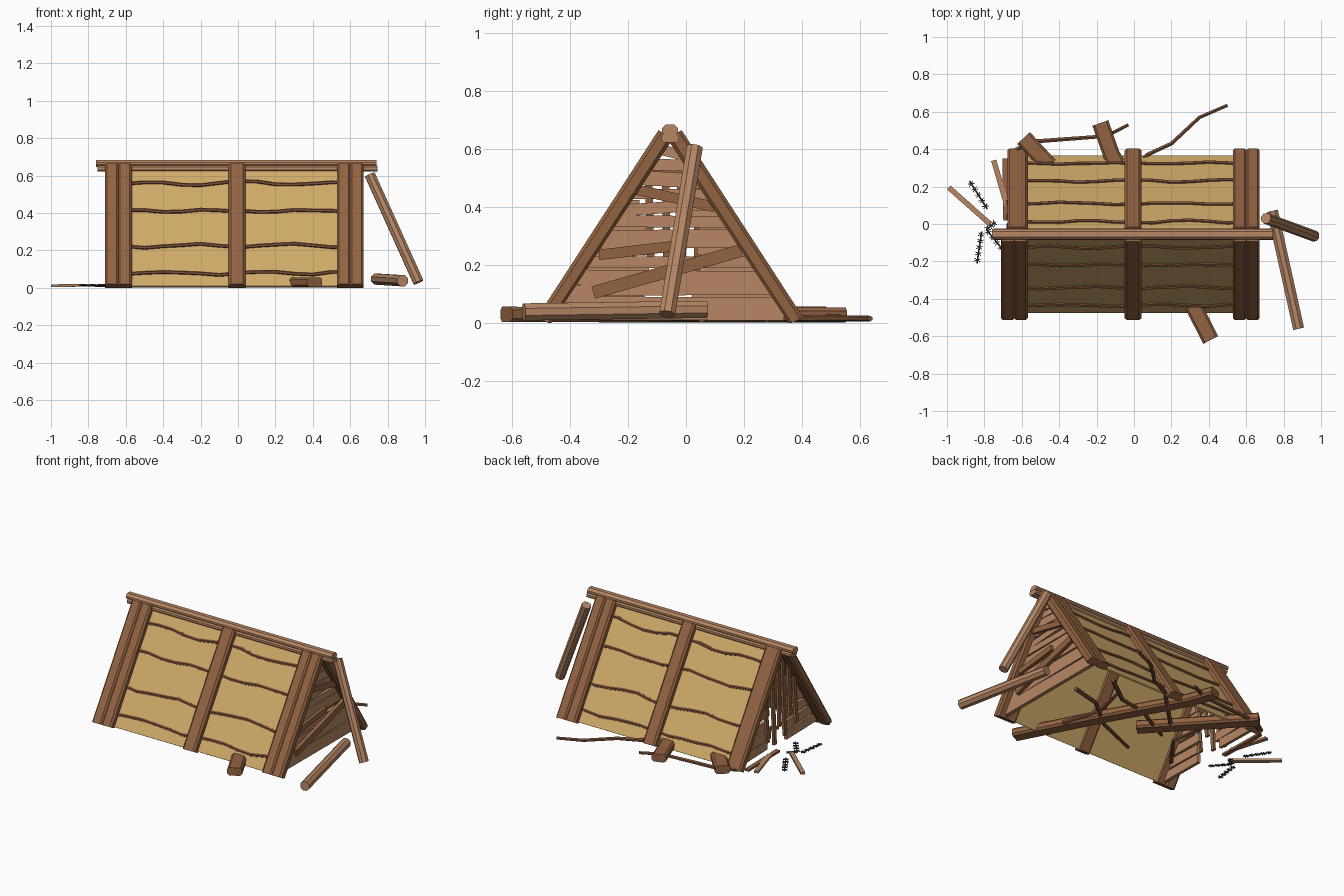
import bpy, bmesh, random
from math import sin, cos, pi
from mathutils import Vector as V

if "Cube" in bpy.data.objects:
    bpy.data.objects.remove(bpy.data.objects["Cube"])

random.seed(4)


def mat(name, r, g, b):
    m = bpy.data.materials.new(name)
    m.diffuse_color = (r, g, b, 1)
    m.use_nodes = True
    m.node_tree.nodes["Principled BSDF"].inputs["Base Color"].default_value = m.diffuse_color
    return m


TAN = mat("canvas", .62, .40, .14)
BROWN = mat("brown_wood", .29, .125, .055)
LIGHT = mat("light_wood", .47, .24, .13)
DARK = mat("twig_wood", .20, .085, .04)
WIRE = mat("wire", .05, .05, .055)


def box(w, h):
    return [(-w, -h), (w, -h), (w, h), (-w, h)]


def chamfer(w, h, c):
    return [(-w + c, -h), (w - c, -h), (w, -h + c), (w, h - c),
            (w - c, h), (-w + c, h), (-w, h - c), (-w, -h + c)]


def ring(r, n=8):
    return [(r * cos(2 * pi * (i + .5) / n), r * sin(2 * pi * (i + .5) / n)) for i in range(n)]


def sweep(bm, pts, prof, up=(0, 0, 1), taper=1):
    """Sweep a profile along a path; taper scales it toward the end."""
    pts = [V(p) for p in pts]
    up = V(up)
    rings = []
    for i, p in enumerate(pts):
        t = (pts[min(i + 1, len(pts) - 1)] - pts[max(i - 1, 0)]).normalized()
        side = t.cross(up).normalized()
        n = side.cross(t)
        k = 1 + (taper - 1) * i / (len(pts) - 1)
        vs = []
        for a, b in prof:
            q = p + side * a * k + n * b * k
            q.z = max(q.z, 0)
            vs.append(bm.verts.new(q))
        rings.append(vs)
    m = len(prof)
    for r0, r1 in zip(rings, rings[1:]):
        for j in range(m):
            bm.faces.new((r0[j], r0[(j + 1) % m], r1[(j + 1) % m], r1[j]))
    bm.faces.new(rings[0][::-1])
    bm.faces.new(rings[-1])


def make(name, material, *parts):
    bm = bmesh.new()
    for p in parts:
        sweep(bm, *p)
    bmesh.ops.recalc_face_normals(bm, faces=bm.faces)
    me = bpy.data.meshes.new(name)
    bm.to_mesh(me)
    bm.free()
    me.materials.append(material)
    ob = bpy.data.objects.new(name, me)
    bpy.context.collection.objects.link(ob)
    return ob


# Slope geometry: s = -1 front, +1 back; depth is measured inward from the outer face
RY = -.055


def slope(s, x, z, depth=0.0):
    y = RY + s * (.05 + .415 * (.65 - z) / .64)
    return V((x, y - s * depth / .839, z))


def normal(s):
    return V((0, s * .839, .544))


# Roof sheets, rafters and wavy battens
for s, side in ((-1, "front"), (1, "back")):
    n = normal(s)
    make(side + "_roof_sheet", TAN,
         ([slope(s, 0, .64, .042), slope(s, 0, .006, .042)], box(.6, .005), n))
    xs = [-.605, 0 - .005, .565, .635]
    xs.append(-.675 if s < 0 else -.64)
    for i, x in enumerate(xs):
        make(f"{side}_rafter_{i}", BROWN,
             ([slope(s, x, .65, .029), slope(s, x, .004, .029)],
              chamfer(.045 if i == 1 else .037, .029, .012), n))
    for row, z in enumerate((.56, .41, .225, .08)):
        for bay, x0 in enumerate((-.6, .0)):
            path = []
            for k in range(7):
                dz = .008 * sin(k * 1.3 + row * 1.7 + bay) + random.uniform(-.005, .005)
                path.append(slope(s, x0 + k * .1, z + dz, .035))
            make(f"{side}_batten_{row}_{bay}", DARK, (path, ring(.011, 6), n))

# Ridge beams
make("ridge_log", LIGHT, ([(-.76, RY, .665), (.74, RY, .665)], chamfer(.028, .02, .014)))
make("ridge_plank", LIGHT, ([(-.75, RY, .638), (.745, RY, .638)], chamfer(.03, .015, .008)))


def half(z):
    return .415 * (.65 - z) / .64


# Right gable: full width boards
rows = [(.05, .04), (.115, .02), (.155, .026), (.21, .02), (.29, .032), (.35, .02),
        (.40, .02), (.445, .017), (.495, .025), (.545, .02), (.59, .018)]
for i, (z, h) in enumerate(rows):
    w = half(z) + .005
    t = random.uniform(-.012, .012) if i > 5 else random.uniform(-.004, .004)
    make(f"right_gable_board_{i}", LIGHT,
         ([(.615, RY - w, z - t), (.615, RY + w, z + t)], box(.012, h)))
make("right_gable_brace", BROWN, ([(.645, -.32, .105), (.645, .19, .25)], box(.012, .022)))
make("right_gable_brace_upper", BROWN, ([(.64, -.17, .46), (.64, .1, .40)], box(.01, .018)))
make("right_gable_brace_middle", BROWN, ([(.64, -.3, .235), (.64, .0, .27)], box(.01, .018)))

# Left gable: boards on both sides of an opening
for i in range(8):
    z = .045 + i * .07
    w = half(z) + .005
    for s in (-1, 1):
        inner = .09 + random.uniform(-.03, .03)
        if w > inner + .03:
            t = random.uniform(-.01, .01)
            make(f"left_gable_board_{i}_{'front' if s < 0 else 'back'}", LIGHT,
                 ([(-.625, RY + s * w, z), (-.625, RY + s * inner, z + t)], box(.01, .029)))
make("left_gable_lintel", BROWN, ([(-.625, -.15, .53), (-.625, .04, .535)], box(.012, .025)))

# Upright sticks hanging in the left opening
for i, (y, z0, z1) in enumerate([(-.19, .12, .42), (-.13, .2, .52), (-.07, .08, .56),
                                 (-.02, .16, .58), (.04, .06, .5), (.11, .1, .4)]):
    make(f"opening_stick_{i}", BROWN,
         ([(-.675, y + random.uniform(-.015, .015), z0), (-.655, y, z1)], box(.013, .008), (1, 0, 0)))

# Leaning post and fallen log at the right end
make("leaning_post", LIGHT, ([(.705, .03, .605), (.965, -.065, .03)], ring(.03), (1, 0, 0)))
make("fallen_log", LIGHT, ([(.74, .07, .047), (.88, -.56, .038)], ring(.032)))

# Logs lying across the floor
make("floor_log_long", BROWN,
     ([(.41, -.62, .03), (.15, -.11, .028), (-.12, .37, .028), (-.18, .54, .028)], chamfer(.045, .026, .012)))
make("floor_log_short", BROWN, ([(-.09, -.08, .03), (-.59, .46, .03)], chamfer(.046, .027, .012)))

# Thin branches on the floor
branches = [
    [(-.2, .1, .02), (-.05, .25, .015), (.07, .37, .015), (.2, .43, .015), (.35, .57, .015), (.5, .635, .015)],
    [(-.66, .38, .02), (-.55, .44, .02), (-.35, .455, .02), (-.15, .47, .02), (-.03, .53, .02)],
    [(.5, .055, .015), (.3, .0, .02), (.1, -.16, .015), (-.19, -.28, .015)],
    [(.4, .28, .015), (.2, .13, .02), (.02, .1, .02), (-.25, -.04, .015)],
    [(.3, -.3, .015), (.22, -.05, .015), (.28, .2, .015)],
    [(-.5, -.25, .015), (-.35, -.05, .02), (-.38, .2, .015)],
]
for i, b in enumerate(branches):
    make(f"floor_branch_{i}", DARK, (b, ring(.014, 6), (0, 0, 1), .7))

# Broken slats on the ground at the left end
for i, (a, b) in enumerate([((-.99, .195), (-.77, .0)), ((-.75, .34), (-.68, .1)), ((-.69, .35), (-.685, .02))]):
    make(f"ground_slat_{i}", LIGHT if i < 2 else BROWN, ([(*a, .012), (*b, .014)], box(.014, .007)))


# Pieces of spiked wire
def spiked_wire(name, a, b):
    a, b = V((*a, .012)), V((*b, .014))
    d = (b - a).normalized()
    perp = V((-d.y, d.x, 0))
    parts = [([a, b], ring(.005, 5))]
    count = max(3, int((b - a).length / .03))
    for k in range(count):
        c = a.lerp(b, (k + .5) / count)
        for j in (-1, 1):
            o = perp * .016 + d * .008 * j
            parts.append(([c - o, c + o], ring(.003, 4)))
    make(name, WIRE, *parts)


spiked_wire("spiked_wire_0", (-.88, .23), (-.785, .08))
spiked_wire("spiked_wire_1", (-.815, -.04), (-.84, -.21))
spiked_wire("spiked_wire_2", (-.79, -.03), (-.70, -.14))
spiked_wire("spiked_wire_3", (-.79, -.03), (-.74, .01))
